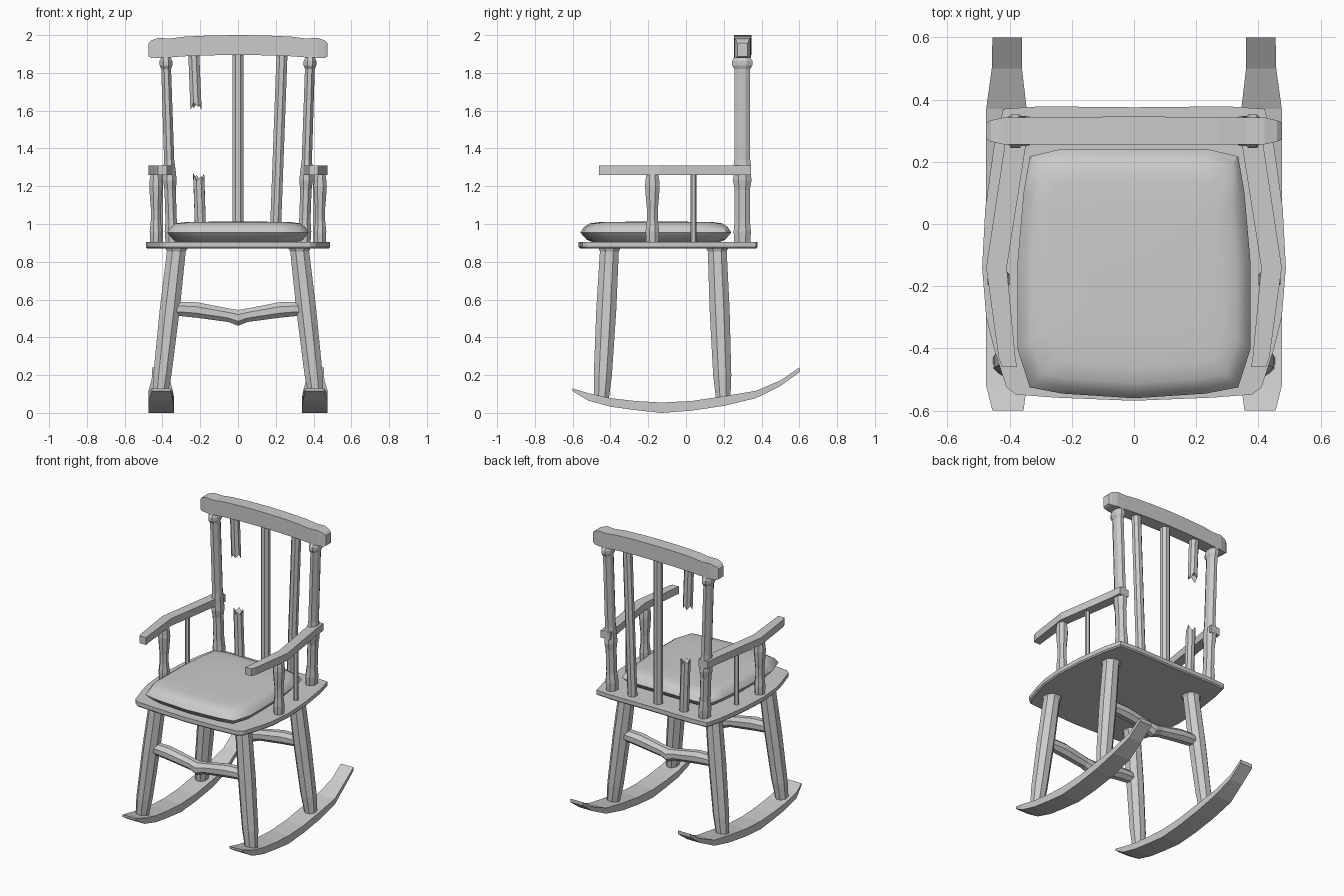
import bpy, bmesh, math
from mathutils import Vector

if "Cube" in bpy.data.objects:
    bpy.data.objects.remove(bpy.data.objects["Cube"])


def loft(name, rings, smooth=None):
    """Skin a list of equal-length point rings and cap both ends."""
    bm = bmesh.new()
    vs = [[bm.verts.new(p) for p in r] for r in rings]
    n = len(rings[0])
    for a, b in zip(vs, vs[1:]):
        for i in range(n):
            j = (i + 1) % n
            bm.faces.new((a[i], a[j], b[j], b[i]))
    bm.faces.new(vs[0])
    bm.faces.new(vs[-1])
    bmesh.ops.recalc_face_normals(bm, faces=bm.faces)
    me = bpy.data.meshes.new(name)
    bm.to_mesh(me)
    bm.free()
    ob = bpy.data.objects.new(name, me)
    bpy.context.collection.objects.link(ob)
    if smooth:
        bpy.ops.object.select_all(action='DESELECT')
        ob.select_set(True)
        bpy.context.view_layer.objects.active = ob
        bpy.ops.object.shade_smooth_by_angle(angle=math.radians(smooth))
    return ob


def ring(x, y, z, rx, ry, n=8):
    k = 1 / math.cos(math.pi / n)
    return [(x + rx * k * math.cos(2 * math.pi * (i + .5) / n),
             y + ry * k * math.sin(2 * math.pi * (i + .5) / n), z) for i in range(n)]


def turned(name, rows, n=8):
    return loft(name, [ring(*r, n) for r in rows])


def slab(name, outline, levels, c=(0, 0), smooth=None):
    """Stack scaled copies of a flat outline; levels are (z, scale)."""
    return loft(name, [[(c[0] + (x - c[0]) * s, c[1] + (y - c[1]) * s, z) for x, y in outline]
                       for z, s in levels], smooth)


def mirrored(half):
    """Close a right-hand half outline across x = 0."""
    return half + [(-x, y) for x, y in half[-2:0:-1]]


# seat board
slab("seat", mirrored([(0, .375), (.3, .378), (.42, .37), (.45, .25), (.478, .05), (.488, -.14),
                       (.475, -.3), (.45, -.4), (.41, -.525), (.38, -.548), (.25, -.558), (0, -.568)]),
     [(.87, .985), (.878, 1), (.905, 1)], (0, -.1))

# padded cushion
slab("cushion", mirrored([(0, .24), (.24, .24), (.335, .217), (.355, .1), (.375, -.13),
                          (.375, -.4), (.335, -.525), (.23, -.545), (0, -.56)]),
     [(.905, .85), (.918, .92), (.955, 1), (.985, .95), (1.003, .88), (1.01, .75), (1.012, .4)],
     (0, -.15), 50)

# rocker profile: y, bottom z, top z, inner x, outer x
ROCKER = [(-.6, .115, .13, .355, .455), (-.52, .066, .105, .345, .475), (-.4, .033, .078, .34, .475),
          (-.27, .015, .063, .34, .475), (-.13, 0, .055, .34, .475), (.03, .012, .063, .34, .475),
          (.2, .037, .088, .34, .475), (.37, .078, .117, .345, .475), (.5, .142, .172, .36, .457),
          (.6, .215, .24, .36, .455)]

for s, side in ((-1, "left"), (1, "right")):
    loft(side + "_rocker", [[(s * a, y, b), (s * o, y, b), (s * o, y, t), (s * a, y, t)]
                            for y, b, t, a, o in ROCKER])

    # splayed legs
    for end, y0, y1 in (("front", -.405, -.447), ("back", .165, .197)):
        rows = []
        for z, r in ((.88, .062), (.855, .05), (.55, .053), (.2, .048), (.07, .038)):
            t = (.87 - z) / .8
            rows.append((s * (.325 + .09 * t), y0 + (y1 - y0) * t, z, r, r))
        turned(f"{side}_{end}_leg", rows)

    # back post: thicker foot, slim shaft, collar under the rail
    rows = []
    for z, rx, ry in ((.9, .034, .042), (.96, .036, .046), (1.02, .03, .04), (1.18, .03, .04),
                      (1.23, .036, .049), (1.27, .034, .045), (1.31, .03, .046), (1.34, .027, .042),
                      (1.82, .026, .042), (1.84, .034, .054), (1.862, .034, .054), (1.88, .026, .044),
                      (1.9, .028, .042)):
        rows.append((s * (.35 + .033 * (z - .9)), .298, z, rx, ry))
    turned(side + "_back_post", rows)

    # bent armrest
    arm = [(.37, .345, .035), (.382, .25, .034), (.442, -.14, .033), (.408, -.43, .027), (.4, -.46, .024)]
    out = [(s * (x + w), y) for x, y, w in arm] + [(s * (x - w), y) for x, y, w in arm[::-1]]
    slab(side + "_armrest", out, [(1.26, 1), (1.31, 1)])

    # arm support and thin side spindle
    turned(side + "_arm_support", [(s * .435, -.178, z, r * .9, r) for z, r in (
        (.9, .033), (.96, .036), (1.02, .029), (1.08, .029), (1.12, .033), (1.2, .039),
        (1.235, .036), (1.27, .03))])
    turned(side + "_side_spindle", [(s * .412, .04, z, .014, .014) for z in (.9, 1.27)], 6)

# sagging stretchers between the legs
for name, y in (("front_stretcher", -.422), ("back_stretcher", .178)):
    rows = []
    for x, z, r in ((-.37, .548, .03), (-.3, .55, .038), (-.22, .545, .041), (-.05, .517, .036),
                    (0, .503, .042), (.05, .517, .036), (.22, .545, .041), (.3, .55, .038),
                    (.37, .548, .03)):
        rows.append([(x, y + q, z + p) for p, q, _ in ring(0, 0, 0, r, r)])
    loft(name, rows)

# arched top rail: x, bottom z, top z, front y, back y
half = [(0, 1.895, 2, .255, .346), (.15, 1.893, 1.998, .255, .344), (.28, 1.888, 1.992, .255, .343),
        (.36, 1.882, 1.982, .255, .343), (.42, 1.88, 1.985, .256, .342), (.46, 1.88, 1.972, .265, .333),
        (.475, 1.887, 1.957, .272, .326)]
rail = [(-r[0],) + r[1:] for r in half[:0:-1]] + half
loft("top_rail", [[(x, f, b), (x, k, b), (x, k, t), (x, f, t)] for x, b, t, f, k in rail])

# back spindles, whole and snapped
R = .029
turned("centre_spindle", [(0, .3, z, R, R) for z in (.9, 1.91)])
turned("right_spindle", [(.196, .3, .9, R, R), (.233, .3, 1.9, R, R)])


def snapped(name, base, tip, up):
    """Spindle stub with a splintered, hollowed end."""
    end = ring(*tip, R, R)
    jag = [.03, -.012, .022, .0, .032, -.01, .015, -.005]
    end = [(x, y, z + up * j) for (x, y, z), j in zip(end, jag)]
    core = [(x, y, z - up * .015) for x, y, z in ring(*tip, R * .45, R * .45)]
    loft(name, [ring(*base, R, R), end, core])


snapped("broken_spindle_lower", (-.196, .3, .9), (-.208, .3, 1.238), 1)
snapped("broken_spindle_upper", (-.234, .3, 1.9), (-.223, .3, 1.635), -1)
